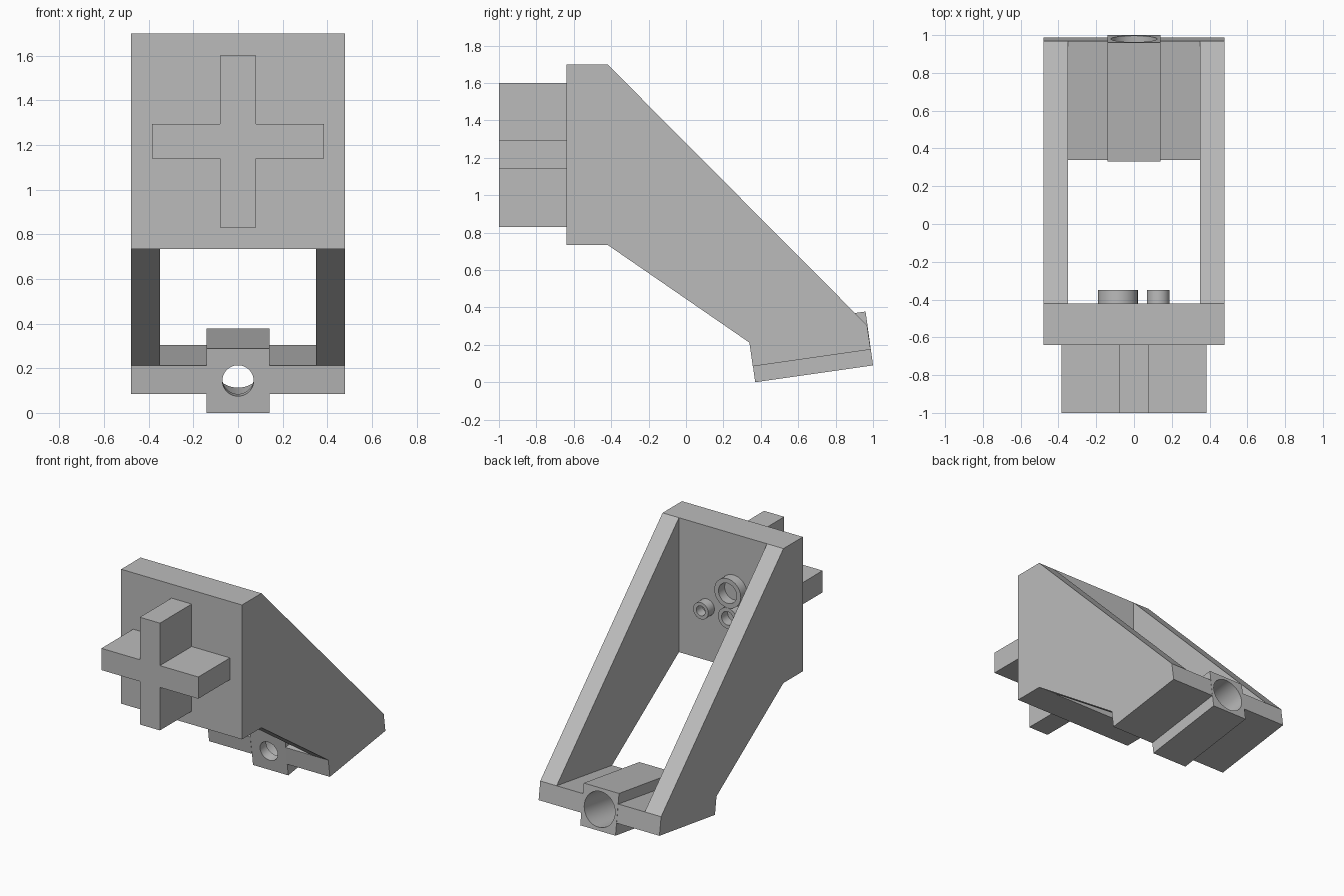
import bpy, bmesh, math
from mathutils import Matrix, Vector

cube = bpy.data.objects.get("Cube")
if cube:
    bpy.data.objects.remove(cube, do_unlink=True)

grey = bpy.data.materials.new("mid_grey")
grey.use_nodes = True
grey.diffuse_color = (0.5, 0.5, 0.5, 1)
grey.node_tree.nodes["Principled BSDF"].inputs["Base Color"].default_value = (0.5, 0.5, 0.5, 1)


def finish(name, bm):
    """Turn a bmesh into a named grey object."""
    bmesh.ops.remove_doubles(bm, verts=bm.verts, dist=1e-5)
    bmesh.ops.recalc_face_normals(bm, faces=bm.faces)
    mesh = bpy.data.meshes.new(name)
    bm.to_mesh(mesh)
    bm.free()
    mesh.materials.append(grey)
    obj = bpy.data.objects.new(name, mesh)
    bpy.context.collection.objects.link(obj)
    return obj


def prism(name, points, depth):
    """Extrude a planar outline along a vector."""
    bm = bmesh.new()
    face = bm.faces.new([bm.verts.new(p) for p in points])
    out = bmesh.ops.extrude_face_region(bm, geom=[face], use_keep_orig=True)
    moved = [v for v in out["geom"] if isinstance(v, bmesh.types.BMVert)]
    bmesh.ops.translate(bm, verts=moved, vec=Vector(depth))
    return finish(name, bm)


def side_prism(name, profile, x0, x1):
    return prism(name, [(x0, y, z) for y, z in profile], (x1 - x0, 0, 0))


def lathe(name, profile, matrix, steps=48):
    """Revolve a closed (radius, y) outline about the local y axis."""
    bm = bmesh.new()
    verts = [bm.verts.new((r, y, 0)) for r, y in profile]
    edges = [bm.edges.new((verts[i - 1], verts[i])) for i in range(len(verts))]
    bmesh.ops.spin(bm, geom=verts + edges, cent=(0, 0, 0), axis=(0, 1, 0),
                   angle=math.tau, steps=steps, use_merge=False)
    bmesh.ops.remove_doubles(bm, verts=bm.verts, dist=1e-5)
    loose = [e for e in bm.edges if not e.link_faces]
    bmesh.ops.delete(bm, geom=loose, context="EDGES")
    bm.transform(matrix)
    return finish(name, bm)


def smooth(obj):
    bpy.ops.object.select_all(action="DESELECT")
    obj.select_set(True)
    bpy.context.view_layer.objects.active = obj
    bpy.ops.object.shade_smooth_by_angle(angle=math.radians(35))


# Upright front plate and the cross-shaped peg
side_prism("front_plate", [(-0.64, 0.735), (-0.42, 0.735), (-0.42, 1.70), (-0.64, 1.70)], -0.48, 0.48)
a, w, zc, h, t, b = 0.08, 0.385, 1.217, 0.078, 1.60, 0.83
cross = [(-a, b), (a, b), (a, zc - h), (w, zc - h), (w, zc + h), (a, zc + h),
         (a, t), (-a, t), (-a, zc + h), (-w, zc + h), (-w, zc - h), (-a, zc - h)]
prism("cross_peg", [(x, -1, z) for x, z in cross], (0, 0.36, 0))

# Sloping side panels and the tilted foot plate on both sides
foot = [(0.357, 0.085), (0.987, 0.175), (0.968, 0.305), (0.339, 0.212)]
panel = [(-0.42, 0.735), foot[3], foot[0], foot[1], foot[2], (-0.42, 1.70)]
for side, s in (("left", 1), ("right", -1)):
    side_prism(side + "_side_panel", panel, s * 0.35, s * 0.48)
    side_prism(side + "_foot_plate", foot, s * 0.14, s * 0.35)

# Tilted central block with a stepped bore
block = side_prism("bore_block", [(0.37, 0), (1.0, 0.09), (0.96, 0.378), (0.33, 0.288)], -0.14, 0.14)
place = Matrix.Translation((0, 0.35, 0.144)) @ Matrix.Rotation(math.atan2(0.09, 0.63), 4, "X")
cutter = lathe("bore_cutter", [(0, -0.1), (0.07, -0.1), (0.07, 0.07), (0.122, 0.07),
                               (0.122, 0.8), (0, 0.8)], place)
cutter.hide_render = True
mod = block.modifiers.new("bore", "BOOLEAN")
mod.operation = "DIFFERENCE"
mod.solver = "EXACT"
mod.object = cutter
bpy.context.view_layer.update()
bpy.context.view_layer.objects.active = block
bpy.ops.object.modifier_apply(modifier=mod.name)
bpy.data.objects.remove(cutter, do_unlink=True)
smooth(block)

# Short tubes on the inner face of the front plate
for name, x, z, outer, inner in (("large_tube", -0.085, 1.30, 0.105, 0.072),
                                 ("medium_tube", -0.085, 1.12, 0.075, 0.048),
                                 ("small_tube", 0.128, 1.117, 0.06, 0.035)):
    ring = [(inner, -0.42), (outer, -0.42), (outer, -0.35), (inner, -0.35)]
    smooth(lathe(name, ring, Matrix.Translation((x, 0, z)), 40))
